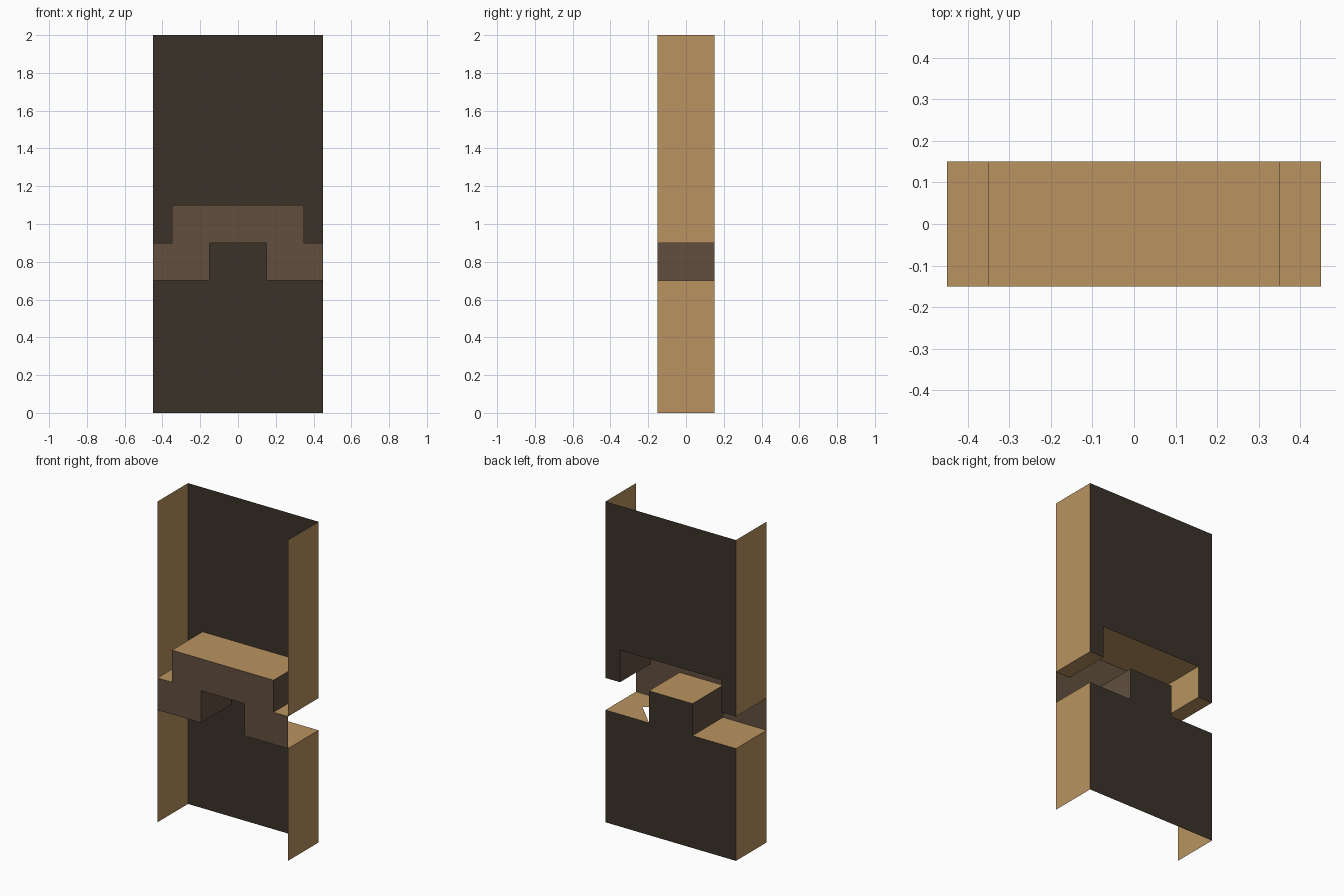
import bpy

if "Cube" in bpy.data.objects:
    bpy.data.objects.remove(bpy.data.objects["Cube"])

W, D, H = 0.45, 0.15, 2.0      # half width, half depth, height
NECK, STEP = 0.15, 0.35        # half widths of lower tongue and upper recess
Z0, Z1, Z2 = 0.7, 0.9, 1.1     # band levels


def material(name, rgb):
    m = bpy.data.materials.new(name)
    m.diffuse_color = [(c / 255) ** 2.2 for c in rgb] + [1]
    m.use_nodes = True
    m.node_tree.nodes["Principled BSDF"].inputs["Base Color"].default_value = m.diffuse_color
    return m


dark = material("dark_panel", (60, 54, 45))
tan = material("tan_edge", (184, 146, 96))
brown = material("brown_band", (98, 80, 66))


def sheet(name, faces, mat):
    """Thin open surface; each face is a short outline of points."""
    verts, polys = [], []
    for f in faces:
        polys.append(range(len(verts), len(verts) + len(f)))
        verts += f
    me = bpy.data.meshes.new(name)
    me.from_pydata(verts, [], [list(p) for p in polys])
    me.materials.append(mat)
    bpy.context.collection.objects.link(bpy.data.objects.new(name, me))


def panel(outline, y):
    return [(x, y, z) for x, z in outline]


def wall(x, za, zb):
    return [(x, -D, za), (x, D, za), (x, D, zb), (x, -D, zb)]


def shelf(xa, xb, z):
    return [(xa, -D, z), (xb, -D, z), (xb, D, z), (xa, D, z)]


def mirrored(half):
    """Complete a symmetric outline from its right half."""
    return half + [(-x, z) for x, z in reversed(half)]


# Back panels above and below the band
sheet("upper_back_panel", [panel(mirrored(
    [(STEP, Z2), (STEP, Z1), (W, Z1), (W, H)]), D)], dark)
sheet("lower_back_panel", [panel(mirrored(
    [(W, 0), (W, Z0), (NECK, Z0), (NECK, Z1)]), D)], dark)

# Front of the stepped band
sheet("band_front", [panel(mirrored(
    [(NECK, Z1), (NECK, Z0), (W, Z0), (W, Z1), (STEP, Z1), (STEP, Z2)]), -D)], brown)

# Outer side walls, open at band height
sheet("side_walls", [wall(s * W, a, b) for s in (-1, 1)
                     for a, b in ((0, Z0), (Z1, H))], tan)

# Upright faces of the band steps
sheet("band_step_walls", [wall(-NECK, Z0, Z1), wall(NECK, Z0, Z1),
                          wall(STEP, Z1, Z2)], brown)
sheet("left_step_wall", [wall(-STEP, Z1, Z2)], tan)

# Level faces of the band; the right lower shelf has a wedge left open
right_lower = [(NECK, D, Z0), (W, D, Z0), (W, -D, Z0), (NECK, -D, Z0),
               ((NECK + W) / 2, 0, Z0)]
sheet("band_shelves", [shelf(-STEP, STEP, Z2), shelf(-NECK, NECK, Z1),
                       shelf(-W, -STEP, Z1), shelf(STEP, W, Z1),
                       shelf(-W, -NECK, Z0), right_lower], tan)
